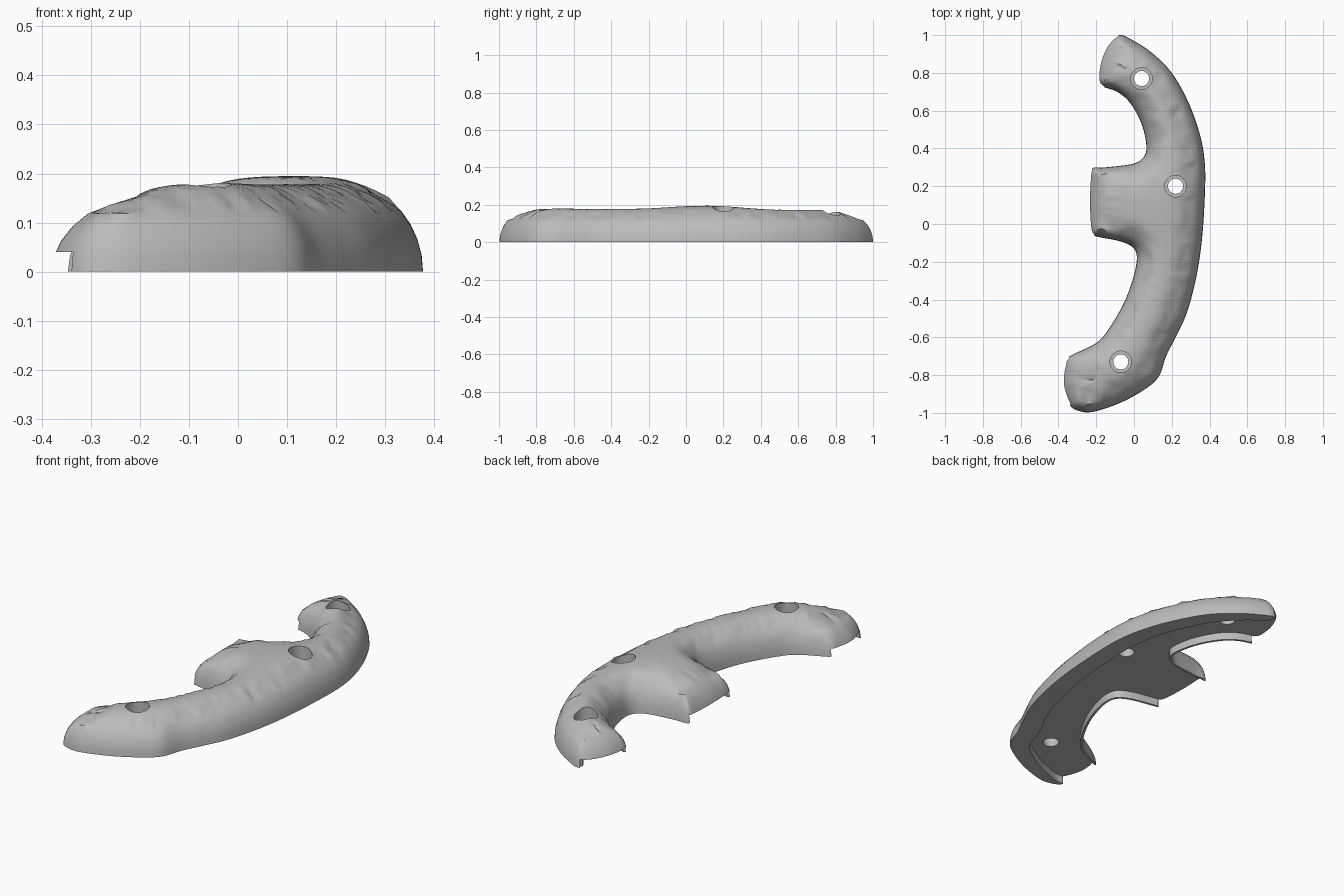
import bpy, bmesh, math
from mathutils import Vector
from mathutils.geometry import delaunay_2d_cdt

cube = bpy.data.objects.get("Cube")
if cube:
    bpy.data.objects.remove(cube)

HEIGHT = 0.185
RECESS = 0.04

# Outline, clockwise, as (kind, rounding radius, control points)
SECTIONS = [
    ("outer", 0.19, [(-.08, 1), (-.02, .98), (.09, .91), (.2, .8), (.29, .64), (.35, .47),
                     (.375, .32), (.375, .15), (.36, -.08), (.33, -.28), (.28, -.47),
                     (.22, -.6), (.17, -.7), (.13, -.81), (.05, -.88), (-.08, -.95),
                     (-.22, -.995), (-.29, -.99)]),
    ("open", 0.32, [(-.335, -.965), (-.37, -.89), (-.38, -.82), (-.365, -.74)]),
    ("bay", 0.15, [(-.34, -.7), (-.2, -.63), (-.13, -.55), (-.05, -.41), (0, -.27),
                   (.015, -.17), (-.01, -.12), (-.08, -.09), (-.18, -.07)]),
    ("open", 0.3, [(-.22, -.055), (-.235, 0), (-.24, .12), (-.235, .23)]),
    ("bay", 0.15, [(-.22, .295), (-.15, .3), (0, .32), (.055, .36), (.065, .42),
                   (.04, .53), (-.02, .64), (-.09, .7)]),
    ("open", 0.28, [(-.17, .73), (-.19, .77), (-.18, .86), (-.14, .95)]),
]
HOLES = [(.04, .77), (.22, .2), (-.07, -.73)]


def sample_outline():
    """Catmull-Rom curve through the control points, with kind, radius and progress."""
    ctrl = [(Vector(p), kind, radius, i / len(pts))
            for kind, radius, pts in SECTIONS for i, p in enumerate(pts)]
    out, n = [], len(ctrl)
    for i in range(n):
        a, b, c, d = (ctrl[(i + k) % n][0] for k in (-1, 0, 1, 2))
        _, kind, radius, start = ctrl[i]
        end = ctrl[(i + 1) % n][3] or 1
        steps = max(2, round((c - b).length / 0.02))
        for s in range(steps):
            t = s / steps
            p = (2 * b + (c - a) * t + (2 * a - 5 * b + 4 * c - d) * t * t
                 + (3 * b - a - 3 * c + d) * t ** 3) / 2
            out.append((p, kind, radius, start + (end - start) * t))
    return out


def to_object(name, bm):
    bmesh.ops.recalc_face_normals(bm, faces=bm.faces)
    mesh = bpy.data.meshes.new(name)
    bm.to_mesh(mesh)
    bm.free()
    obj = bpy.data.objects.new(name, mesh)
    bpy.context.collection.objects.link(obj)
    return obj


def prism(name, points, low, high):
    bm = bmesh.new()
    face = bm.faces.new([bm.verts.new((p[0], p[1], low)) for p in points])
    top = bmesh.ops.extrude_face_region(bm, geom=[face])["geom"]
    bmesh.ops.translate(bm, vec=(0, 0, high - low),
                        verts=[v for v in top if isinstance(v, bmesh.types.BMVert)])
    return to_object(name, bm)


def circle(center, radius, sides=40):
    return [(center[0] + radius * math.cos(math.tau * i / sides),
             center[1] + radius * math.sin(math.tau * i / sides)) for i in range(sides)]


def cut(target, cutter):
    mod = target.modifiers.new("cut", "BOOLEAN")
    mod.operation, mod.solver, mod.object = "DIFFERENCE", "EXACT", cutter
    bpy.context.view_layer.objects.active = target
    bpy.ops.object.modifier_apply(modifier=mod.name)
    bpy.data.objects.remove(cutter)


samples = sample_outline()
count = len(samples)
points = [s[0] for s in samples]
inward = []
for i in range(count):
    t = (points[(i + 1) % count] - points[i - 1]).normalized()
    inward.append(Vector((t.y, -t.x)))
radii = [sum(samples[(i + k) % count][2] for k in range(-4, 5)) / 9 for i in range(count)]


def depth(p):
    """Distance from the outline, relative to the local rounding radius."""
    return min((p - q).length / r for q, r in zip(points, radii))


# Plan points: outline, rounded rim rings, then a grid over the crown
plan = list(points)
for k in range(1, 7):
    u = 1 - math.cos(math.radians(10 * k))
    for p, n, r in zip(points, inward, radii):
        q = p + n * r * u
        if depth(q) > 0.96 * u:
            plan.append(q)
step = 0.02
for i in range(-20, 21):
    for j in range(-50, 51):
        q = Vector((i * step, j * step))
        if depth(q) > 0.56:
            plan.append(q)
edges = [(i, (i + 1) % count) for i in range(count)]
flat, _, tris, *_ = delaunay_2d_cdt(plan, edges, [], 1, 1e-5)

# Domed body
bm = bmesh.new()
crown = []
for p in flat:
    u = min(depth(p), 1)
    peak = HEIGHT + 0.01 * math.exp(-((p.y - 0.12) / 0.22) ** 2)
    v = bm.verts.new((p.x, p.y, peak * math.sqrt(max(0, 1 - (1 - u) ** 2))))
    if u > 0.3:
        crown.append(v)
verts = list(bm.verts)
for tri in tris:
    bm.faces.new([verts[i] for i in tri])
bmesh.ops.delete(bm, geom=[v for v in verts if not v.link_faces], context="VERTS")
crown = [v for v in crown if v.is_valid]
for _ in range(10):
    bmesh.ops.smooth_vert(bm, verts=crown, factor=0.5, use_axis_z=True)
rim = [e for e in bm.edges if e.is_boundary]
bmesh.ops.contextual_create(bm, geom=rim)
body = to_object("grip_body", bm)

# Underside recess: wide outer rim, thin bay rims, open at the three ends
recess = []
for (p, kind, _, t), n in zip(samples, inward):
    if kind == "outer":
        taper = math.sqrt(max(0, math.sin(math.pi * t)))
        recess.append(p + n * 0.012 + Vector((-0.09, -0.06 * p.y)) * taper)
    else:
        recess.append(p + n * (0.012 if kind == "bay" else -0.04))
cut(body, prism("recess_cutter", recess, -0.05, RECESS))

# Counterbored screw holes
for hole in HOLES:
    cut(body, prism("bore_cutter", circle(hole, 0.057), 0.1, 0.4))
    cut(body, prism("screw_cutter", circle(hole, 0.04), -0.1, 0.3))

# Grey finish
grey = bpy.data.materials.new("plain_grey")
grey.use_nodes = True
color = (0.5, 0.5, 0.5, 1)
grey.diffuse_color = color
grey.node_tree.nodes["Principled BSDF"].inputs["Base Color"].default_value = color
body.data.materials.clear()
body.data.materials.append(grey)

bpy.ops.object.select_all(action="DESELECT")
body.select_set(True)
bpy.context.view_layer.objects.active = body
bpy.ops.object.shade_smooth_by_angle(angle=math.radians(40))
